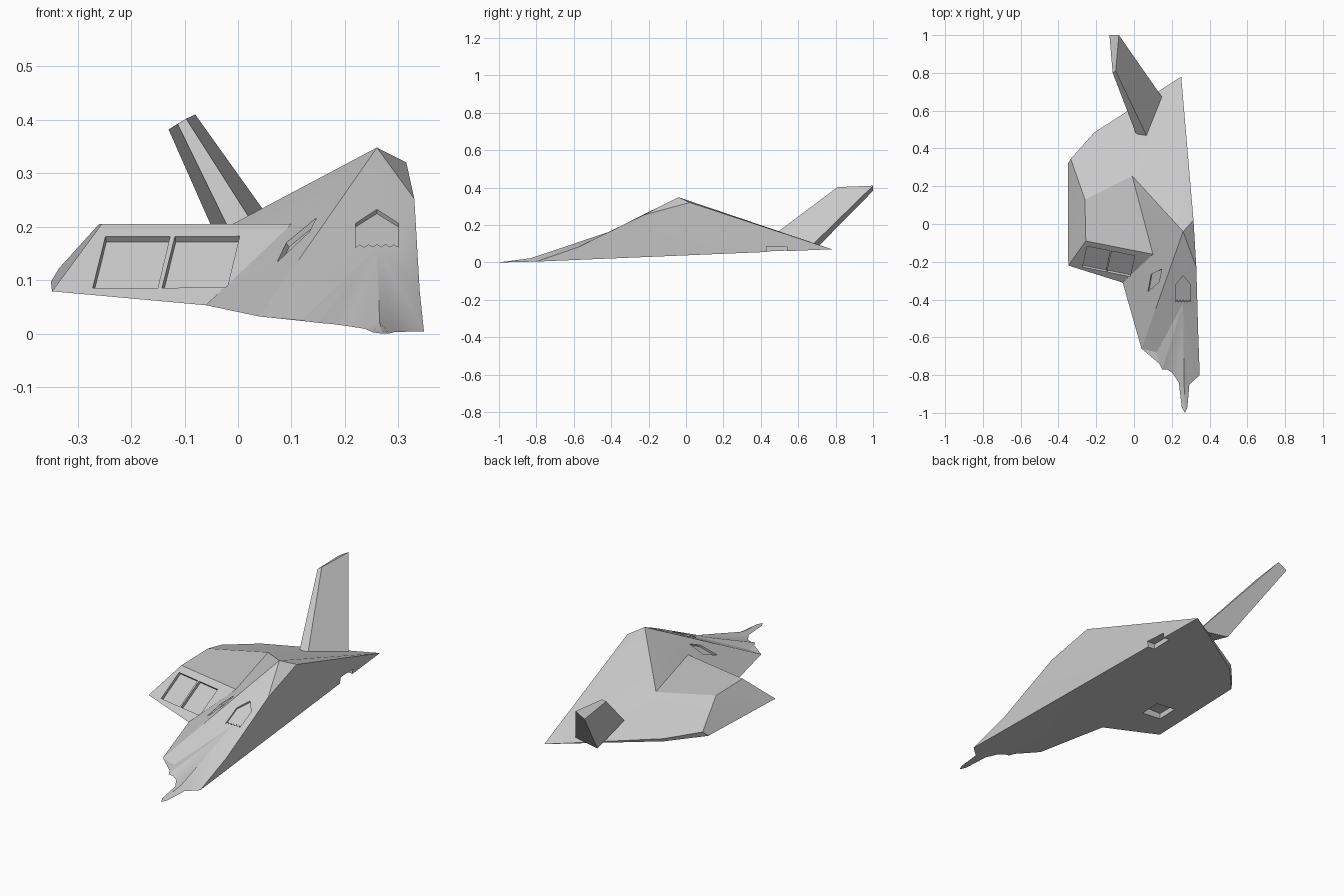
import bpy, bmesh, math
from mathutils import Vector

cube = bpy.data.objects.get("Cube")
if cube:
    bpy.data.objects.remove(cube, do_unlink=True)

grey = bpy.data.materials.new("hull grey")
grey.use_nodes = True
COL = (0.6, 0.6, 0.6, 1)
grey.diffuse_color = COL
grey.node_tree.nodes["Principled BSDF"].inputs["Base Color"].default_value = COL


def build(name, points, faces):
    """Closed mesh from named points and faces spelled with those names."""
    bm = bmesh.new()
    v = {k: bm.verts.new(p) for k, p in points.items()}
    for f in faces:
        bm.faces.new([v[k] for k in f])
    bmesh.ops.triangulate(bm, faces=[f for f in bm.faces if len(f.verts) > 4])
    bmesh.ops.recalc_face_normals(bm, faces=bm.faces)
    me = bpy.data.meshes.new(name)
    bm.to_mesh(me)
    bm.free()
    ob = bpy.data.objects.new(name, me)
    bpy.context.collection.objects.link(ob)
    me.materials.append(grey)
    return ob


def prism(name, ring, offset_in, offset_out):
    n = len(ring)
    pts = {i: Vector(p) + offset_in for i, p in enumerate(ring)}
    pts.update({n + i: Vector(p) + offset_out for i, p in enumerate(ring)})
    faces = [list(range(n)), list(range(n, 2 * n))]
    faces += [[i, (i + 1) % n, n + (i + 1) % n, n + i] for i in range(n)]
    return build(name, pts, faces)


# Faceted half hull
P = {
    "peak": (.26, -.04, .348), "shoulder": (.315, .02, .32), "tail": (.25, .78, .07),
    "spike": (-.01, .255, .205), "in_top_r": (.10, -.16, .205), "in_top_l": (-.255, -.09, .205),
    "in_bot_l": (-.348, -.22, .079), "in_bot_r": (-.06, -.31, .053), "chine": (.04, -.66, .032),
    "side_top": (-.26, .13, .205), "side_back": (-.335, .345, .122), "side_low": (-.35, .32, .097),
    "rear_top": (-.21, .485, .108), "rear_low": (-.21, .475, .091),
    "wall_a": (.33, -.23, .252), "wall_b": (.34, -.58, .08), "nose_r": (.348, -.80, .004),
    "brow": (.26, -.42, .16), "probe_top": (.265, -.83, .022),
}
# Ragged nose outline from the chine round to the wall
ragged = [(.12, -.68, .026), (.135, -.74, .022), (.15, -.77, .02), (.175, -.77, .018),
          (.205, -.79, .014), (.237, -.84, .009), (.253, -.97, .002), (.27, -1.0, 0),
          (.283, -.97, 0), (.293, -.85, .003)]
nose = ["chine"]
for i, p in enumerate(ragged):
    P[f"n{i}"] = p
    nose.append(f"n{i}")
nose.append("nose_r")

F = [
    ("peak", "shoulder", "wall_a"), ("peak", "wall_a", "brow"), ("wall_a", "wall_b", "brow"),
    ("wall_b", "nose_r", "brow"), ("peak", "brow", "chine"),
    ("nose_r", "wall_b", "wall_a", "shoulder", "tail"),
    ("peak", "shoulder", "tail"), ("peak", "tail", "spike"), ("spike", "tail", "rear_top"),
    ("spike", "rear_top", "side_back"), ("spike", "side_back", "side_top"),
    ("spike", "side_top", "in_top_l"), ("spike", "in_top_l", "in_top_r"),
    ("peak", "spike", "in_top_r"), ("peak", "in_top_r", "in_bot_r"), ("peak", "in_bot_r", "chine"),
    ("in_top_r", "in_top_l", "in_bot_l", "in_bot_r"),
    ("in_top_l", "side_top", "side_back", "side_low", "in_bot_l"),
    ("side_back", "rear_top", "rear_low", "side_low"), ("rear_top", "tail", "rear_low"),
    ["tail", "rear_low", "side_low", "in_bot_l", "in_bot_r"] + nose,
]
for a, b in zip(nose, nose[1:]):
    if a in ("n5", "n6", "n7", "n8"):
        F.append((a, b, "probe_top"))
    else:
        F.append((a, b, "brow"))
F += [("n5", "probe_top", "brow"), ("n9", "probe_top", "brow")]
hull = build("hull", P, F)


# Recessed panels, each given as front outline dropped on a facet
def panel(name, outline, a, b, c, depth):
    a, b, c = Vector(a), Vector(b), Vector(c)
    n = (b - a).cross(c - a).normalized()
    if n.y > 0:
        n = -n
    ring = [(x, a.y - (n.x * (x - a.x) + n.z * (z - a.z)) / n.y, z) for x, z in outline]
    return prism(name, ring, -n * depth, n * .03)


intake = (P["in_top_r"], P["in_top_l"], P["in_bot_l"])
flank = (P["peak"], P["in_top_r"], P["chine"])
cutters = [
    panel("intake_cut_outer", [(-.272, .085), (-.15, .085), (-.127, .182), (-.248, .182)], *intake, .014),
    panel("intake_cut_inner", [(-.142, .085), (-.02, .085), (.003, .182), (-.118, .182)], *intake, .014),
    panel("side_window_cut", [(.147, .217), (.133, .19), (.073, .134), (.09, .17)], *flank, .01),
]
teeth = [(.22 + .08 * i / 10, .165 if i % 2 else .16) for i in range(11)]
cutters.append(panel("canopy_cut", teeth + [(.30, .205), (.26, .23), (.22, .205)],
                     (.26, -.42, .157), (.30, -.42, .157), (.26, -.04, .345), .006))
# Belly recesses
for name, x, y, hx, hy, top in (("belly_cut_rear", .27, .485, .04, .055, .086),
                                ("belly_cut_side", -.19, -.04, .055, .055, .104)):
    ring = [(x + sx * hx, y + sy * hy, top) for sx, sy in ((-1, -1), (1, -1), (1, 1), (-1, 1))]
    cutters.append(prism(name, ring, Vector((0, 0, 0)), Vector((0, 0, -.08))))

for c in cutters:
    c.hide_render = True
    m = hull.modifiers.new(c.name, 'BOOLEAN')
    m.operation = 'DIFFERENCE'
    m.solver = 'EXACT'
    m.object = c
bpy.context.view_layer.objects.active = hull
for m in list(hull.modifiers):
    bpy.ops.object.modifier_apply(modifier=m.name)
for c in cutters:
    bpy.data.objects.remove(c, do_unlink=True)

# Swept tail fin, wedge section with a thick rear edge
root = [(.07, .46, .14), (.15, .67, .088), (0, .71, .088), (.01, .48, .14)]
tip = [(-.097, .81, .402), (-.08, 1.0, .41), (-.13, 1.0, .382), (-.113, .80, .392)]
pts = dict(enumerate(root + tip))
fin = build("tail_fin", pts, [(0, 1, 2, 3), (4, 5, 6, 7)] +
            [(i, (i + 1) % 4, 4 + (i + 1) % 4, 4 + i) for i in range(4)])

# Soft shading on shallow folds, crisp facets elsewhere
for ob in (hull, fin):
    bpy.ops.object.select_all(action='DESELECT')
    ob.select_set(True)
    bpy.context.view_layer.objects.active = ob
    bpy.ops.object.shade_smooth_by_angle(angle=math.radians(20))
